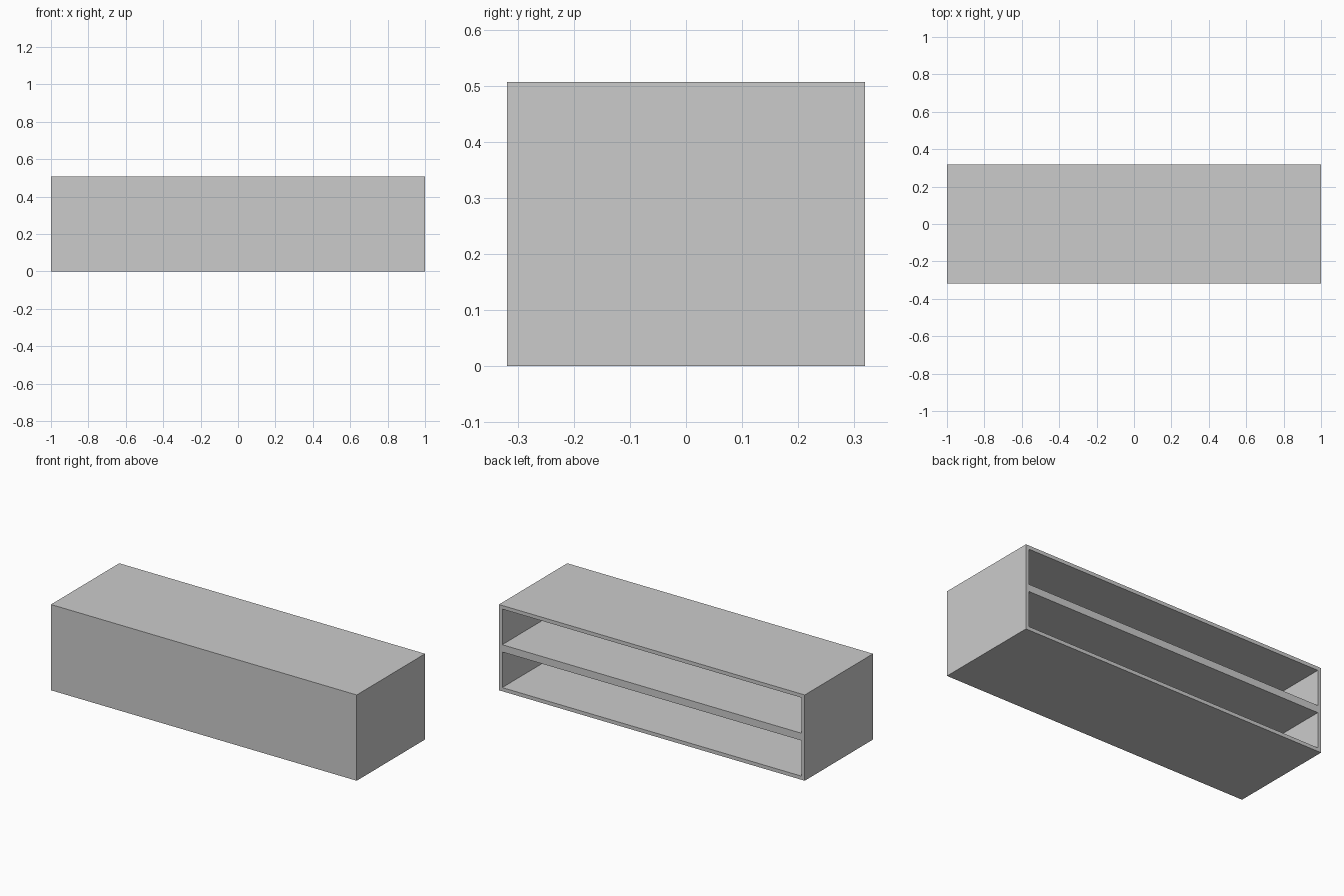
import bpy, bmesh, math

if "Cube" in bpy.data.objects:
    bpy.data.objects.remove(bpy.data.objects["Cube"])

W, D, H = 2.0, 0.638, 0.507   # overall size
T = 0.0215                    # panel thickness, the middle shelf is double
OPEN = (H - 4 * T) / 2        # height of each compartment

bm = bmesh.new()

# Back frame: a grid of strips around the two openings
xs = [-W / 2, -W / 2 + T, W / 2 - T, W / 2]
zs = [0, T, T + OPEN, 3 * T + OPEN, H - T, H]
grid = [[bm.verts.new((x, D / 2, z)) for x in xs] for z in zs]
openings = []
for j in range(5):
    for i in range(3):
        f = bm.faces.new((grid[j][i], grid[j + 1][i],
                          grid[j + 1][i + 1], grid[j][i + 1]))
        if i == 1 and j in (1, 3):
            openings.append(f)

# Outer sides and closed front
rim = [e for e in bm.edges if e.is_boundary]
ext = bmesh.ops.extrude_edge_only(bm, edges=rim)["geom"]
for v in ext:
    if isinstance(v, bmesh.types.BMVert):
        v.co.y = -D / 2
bmesh.ops.contextual_create(
    bm, geom=[e for e in ext if isinstance(e, bmesh.types.BMEdge) and e.is_boundary])

# Two open compartments pushed in from the back
for f in openings:
    new = bmesh.ops.extrude_discrete_faces(bm, faces=[f])["faces"][0]
    for v in new.verts:
        v.co.y = -D / 2 + T

# Merge coplanar strips into clean flat panels
bmesh.ops.dissolve_limit(bm, angle_limit=math.radians(1),
                         verts=bm.verts, edges=bm.edges)
bmesh.ops.recalc_face_normals(bm, faces=bm.faces)

mesh = bpy.data.meshes.new("cabinet_carcass")
bm.to_mesh(mesh)
bm.free()
cabinet = bpy.data.objects.new("cabinet_carcass", mesh)
bpy.context.collection.objects.link(cabinet)
